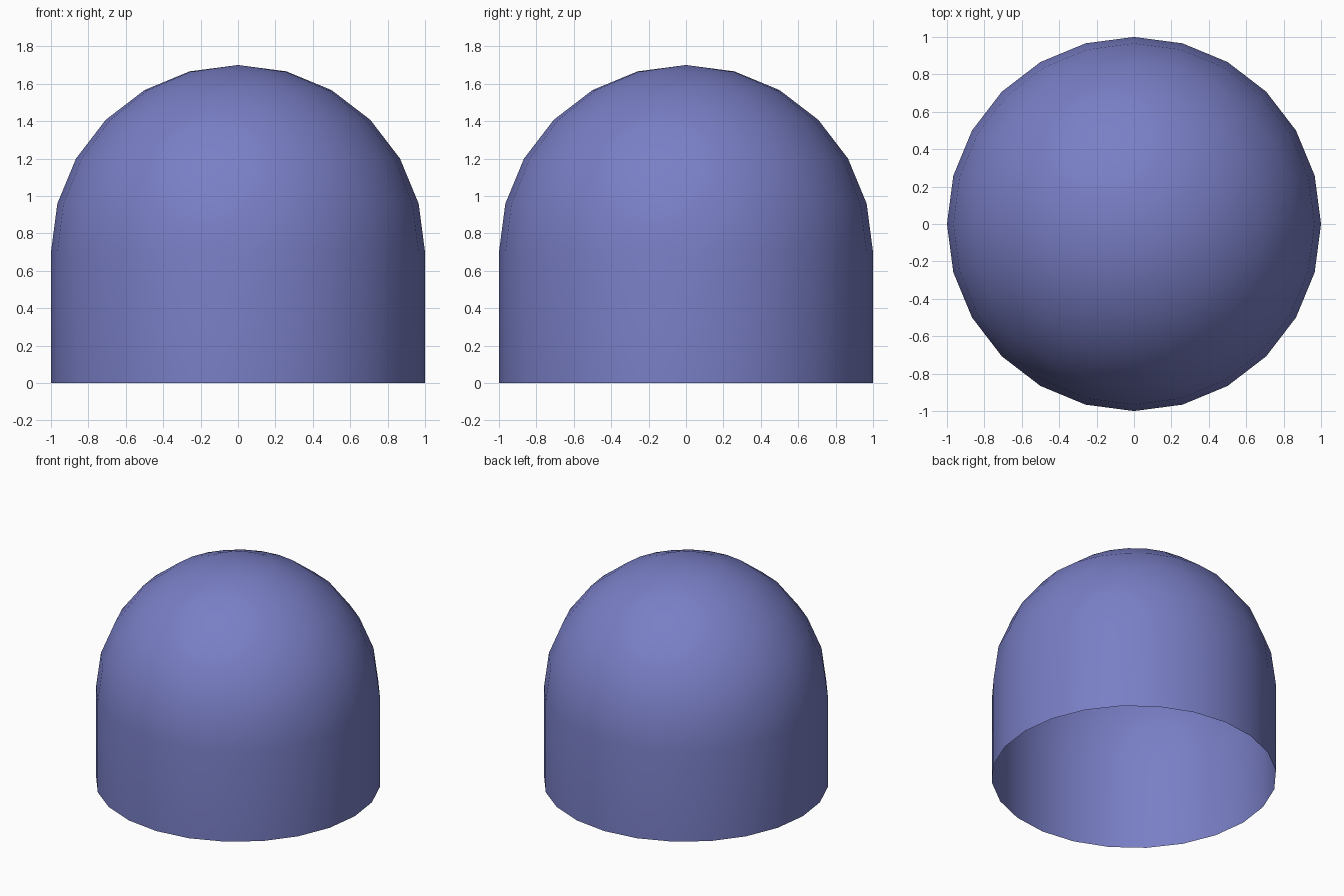
import bpy, bmesh
from mathutils import Matrix

if "Cube" in bpy.data.objects:
    bpy.data.objects.remove(bpy.data.objects["Cube"])

RADIUS, WALL, SIDES = 1.0, 0.7, 24

bm = bmesh.new()

# Domed top: upper half of a sphere, sitting on the wall height
bmesh.ops.create_uvsphere(bm, u_segments=SIDES, v_segments=SIDES // 2, radius=RADIUS,
                          matrix=Matrix.Translation((0, 0, WALL)))
bmesh.ops.delete(bm, geom=[v for v in bm.verts if v.co.z < WALL - 0.01], context='VERTS')

# Straight wall: open rim pulled down to the floor, left open underneath
rim = [e for e in bm.edges if e.is_boundary]
wall = bmesh.ops.extrude_edge_only(bm, edges=rim)["geom"]
for v in wall:
    if isinstance(v, bmesh.types.BMVert):
        v.co.z = 0.0

bmesh.ops.recalc_face_normals(bm, faces=bm.faces[:])
for f in bm.faces:
    f.smooth = True

mesh = bpy.data.meshes.new("domed_shell")
bm.to_mesh(mesh)
bm.free()
shell = bpy.data.objects.new("domed_shell", mesh)
bpy.context.collection.objects.link(shell)

# Blue-violet colour
mat = bpy.data.materials.new("blue_violet")
mat.diffuse_color = (0.19, 0.21, 0.56, 1)
mat.use_nodes = True
mat.node_tree.nodes["Principled BSDF"].inputs["Base Color"].default_value = mat.diffuse_color
mesh.materials.append(mat)
